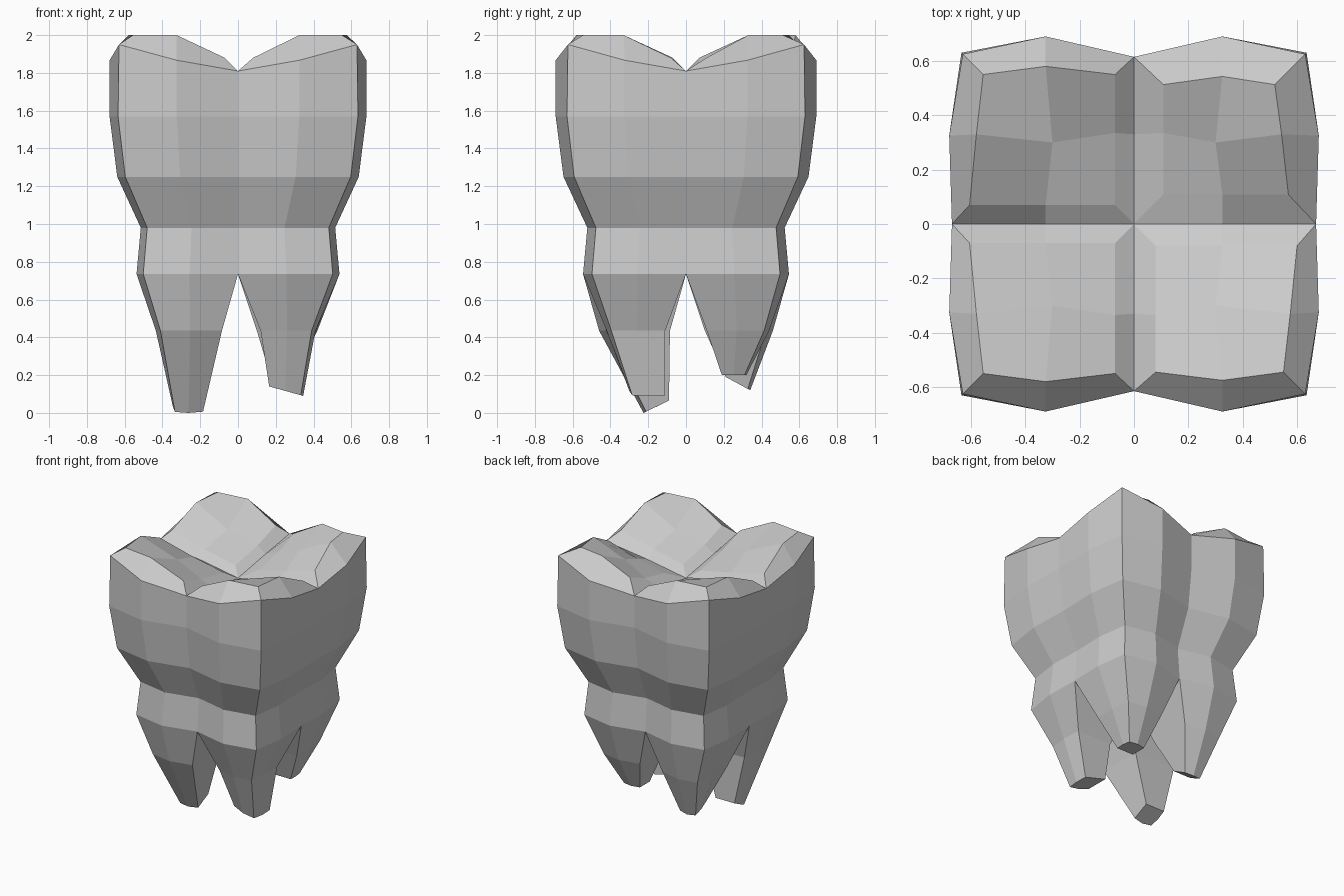
import bpy, bmesh

if "Cube" in bpy.data.objects:
    bpy.data.objects.remove(bpy.data.objects["Cube"])

bm = bmesh.new()

# Quarter outline of the crown, from the y mid-groove round to the x mid-groove
QUARTER = [(0, .615), (.325, .69), (.635, .63), (.68, .325), (.67, 0)]
LEVELS = [(.735, .79), (.98, .757), (1.25, .94), (1.57, 1.0)]
RIM_Z = [1.81, 1.867, 1.95, 1.867, 1.81]


def loft(loops, closed):
    """Bridge equal-length point loops with quads."""
    for a, b in zip(loops, loops[1:]):
        n = len(a)
        for i in range(n if closed else n - 1):
            j = (i + 1) % n
            bm.faces.new([bm.verts.new(p) for p in (a[i], a[j], b[j], b[i])])


def face(points):
    bm.faces.new([bm.verts.new(p) for p in points])


def place(points, sx, sy):
    return [(sx * x, sy * y, z) for x, y, z in points]


def crown_quarter(sx, sy, lo, hi):
    # Outer wall
    loops = [[(x * s, y * s, z) for x, y in QUARTER] for z, s in LEVELS]
    rim = [(x, y, z) for (x, y), z in zip(QUARTER, RIM_Z)]
    rim[2] = (.63, .625, 1.95)
    loft([place(l, sx, sy) for l in loops + [rim]], False)
    # Chewing surface: rim and grooves, inset cusp ring, cusp slope
    border = rim + [(.325, 0, 1.765), (0, 0, 1.71), (0, .33, 1.765)]
    cusp = [(lo, hi - .03, 1.88), (.325, hi, 2), (hi - .025, hi - .03, 2),
            (hi, .33, 2), (hi + .025, lo, 1.88), (.325, lo, 1.81),
            (lo, lo, 1.76), (lo, .335, 1.81)]
    border, cusp = place(border, sx, sy), place(cusp, sx, sy)
    mid = place([(.3, .3, 1.885)], sx, sy)[0]
    loft([border, cusp], True)
    for i in (1, 3, 5, 7):
        face([cusp[i], cusp[(i + 1) % 8], cusp[(i + 2) % 8], mid])


# Root cross-section in a unit box, inner corner first
SECTION = [(0, 0), (0, .9), (.48, 1), (.93, .92), (1, .48), (.98, 0)]


def root(sx, sy, mid_box, tip_box, tip_z, slope_x, slope_y):
    z0, s0 = LEVELS[0]
    top = [(0, 0, z0)] + [(x * s0, y * s0, z0) for x, y in QUARTER]

    def section(box, z, ax=0, ay=0):
        x0, x1, y0, y1 = box
        return [(x0 + u * (x1 - x0), y0 + v * (y1 - y0), z + ax * u + ay * v)
                for u, v in SECTION]

    loops = [place(l, sx, sy) for l in
             (top, section(mid_box, .435), section(tip_box, tip_z, slope_x, slope_y))]
    loft(loops, True)
    face(loops[-1])


# Four cusps, the back right one with a wider margin
for sx, sy, lo, hi in [(-1, -1, .07, .58), (1, -1, .08, .575),
                       (-1, 1, .07, .58), (1, 1, .108, .543)]:
    crown_quarter(sx, sy, lo, hi)

# Four uneven roots: front left, front right, back right, back left
root(-1, -1, (.085, .435, .085, .46), (.185, .345, .09, .225), .065, 0, -.065)
root(1, -1, (.12, .41, .11, .42), (.165, .345, .11, .30), .14, -.05, 0)
root(1, 1, (.10, .42, .11, .44), (.17, .31, .19, .32), .2, 0, 0)
root(-1, 1, (.10, .42, .10, .46), (.18, .32, .21, .34), .19, 0, -.07)

# Weld into one closed flat-shaded shell
bmesh.ops.remove_doubles(bm, verts=bm.verts, dist=.0005)
bmesh.ops.recalc_face_normals(bm, faces=bm.faces)
mesh = bpy.data.meshes.new("molar_tooth")
bm.to_mesh(mesh)
bm.free()
bpy.context.collection.objects.link(bpy.data.objects.new("molar_tooth", mesh))
